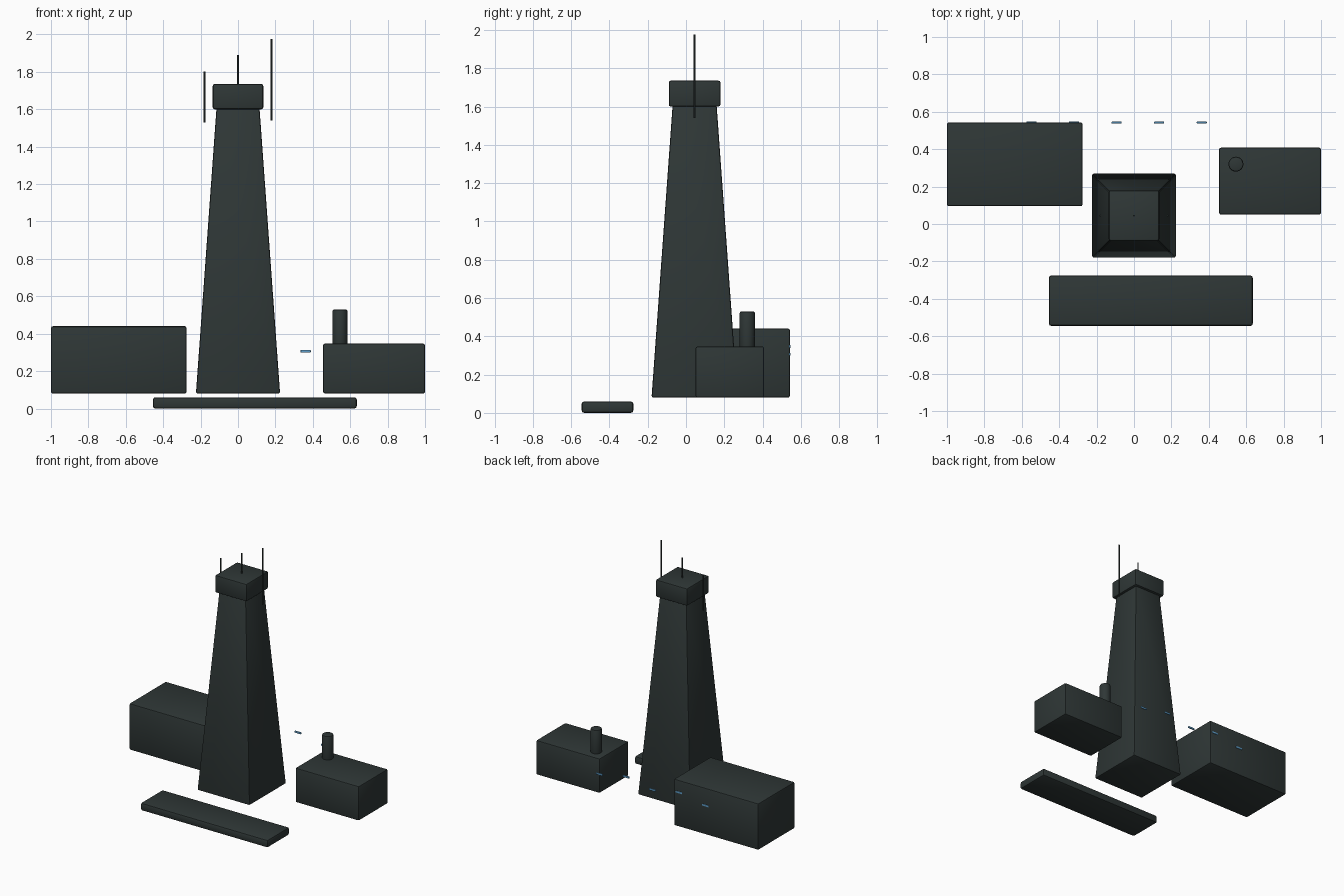
import bpy, bmesh, math

if "Cube" in bpy.data.objects:
    bpy.data.objects.remove(bpy.data.objects["Cube"])


def material(name, rgb):
    m = bpy.data.materials.new(name)
    m.diffuse_color = (*rgb, 1)
    m.use_nodes = True
    m.node_tree.nodes["Principled BSDF"].inputs["Base Color"].default_value = m.diffuse_color
    return m


DARK = material("dark slate", (0.028, 0.038, 0.037))
BLUE = material("light blue", (0.12, 0.36, 0.62))


def finish(ob, mat, bevel):
    """Apply colour, softened edges and smooth shading."""
    ob.data.materials.append(mat)
    bpy.ops.object.select_all(action='DESELECT')
    ob.select_set(True)
    bpy.context.view_layer.objects.active = ob
    if bevel:
        mod = ob.modifiers.new("soft_edges", 'BEVEL')
        mod.width = bevel
        mod.segments = 2
        mod.limit_method = 'ANGLE'
        mod.angle_limit = math.radians(40)
        bpy.ops.object.modifier_apply(modifier=mod.name)
    bpy.ops.object.shade_smooth_by_angle(angle=math.radians(35))


def block(name, x, y, z, mat=DARK, bevel=0.01, taper=1.0):
    """Box from (min, max) ranges; the top face is scaled by taper."""
    bm = bmesh.new()
    bmesh.ops.create_cube(bm, size=1)
    for v in bm.verts:
        s = taper if v.co.z > 0 else 1.0
        v.co.x = (x[0] + x[1]) / 2 + v.co.x * s * (x[1] - x[0])
        v.co.y = (y[0] + y[1]) / 2 + v.co.y * s * (y[1] - y[0])
        v.co.z = z[1] if v.co.z > 0 else z[0]
    me = bpy.data.meshes.new(name)
    bm.to_mesh(me)
    bm.free()
    ob = bpy.data.objects.new(name, me)
    bpy.context.collection.objects.link(ob)
    finish(ob, mat, bevel)


def rod(name, x, y, r, z, sides, bevel=0):
    """Upright cylinder."""
    bpy.ops.mesh.primitive_cylinder_add(vertices=sides, radius=r, depth=z[1] - z[0],
                                        location=(x, y, (z[0] + z[1]) / 2))
    ob = bpy.context.object
    ob.name = name
    finish(ob, DARK, bevel)


# Tapered tower and its cap
CY = 0.045
block("tower", (-0.225, 0.225), (CY - 0.225, CY + 0.225), (0.08, 1.61), taper=0.51)
block("tower_cap", (-0.135, 0.135), (CY - 0.135, CY + 0.135), (1.6, 1.735))

# Antennas around the cap
for name, x, z in (("antenna_left", -0.18, (1.53, 1.803)),
                   ("antenna_middle", 0, (1.53, 1.89)),
                   ("antenna_right", 0.18, (1.54, 1.976))):
    rod(name, x, CY, 0.005, z, 8)

# Side buildings, chimney and front slab
block("left_building", (-1, -0.275), (0.095, 0.543), (0.08, 0.44))
block("right_building", (0.455, 1), (0.05, 0.408), (0.08, 0.347))
rod("chimney", 0.545, 0.32, 0.04, (0.3, 0.53), 24, 0.009)
block("front_slab", (-0.455, 0.635), (-0.545, -0.275), (0, 0.06), bevel=0.013)

# Row of small lights at the back, alternating in height
for i in range(5):
    x = -0.548 + i * 0.2275
    z = 0.347 if i % 2 else 0.306
    block(f"light_strip_{i + 1}", (x - 0.027, x + 0.027), (0.538, 0.547),
          (z - 0.007, z + 0.007), BLUE, bevel=0.002)
